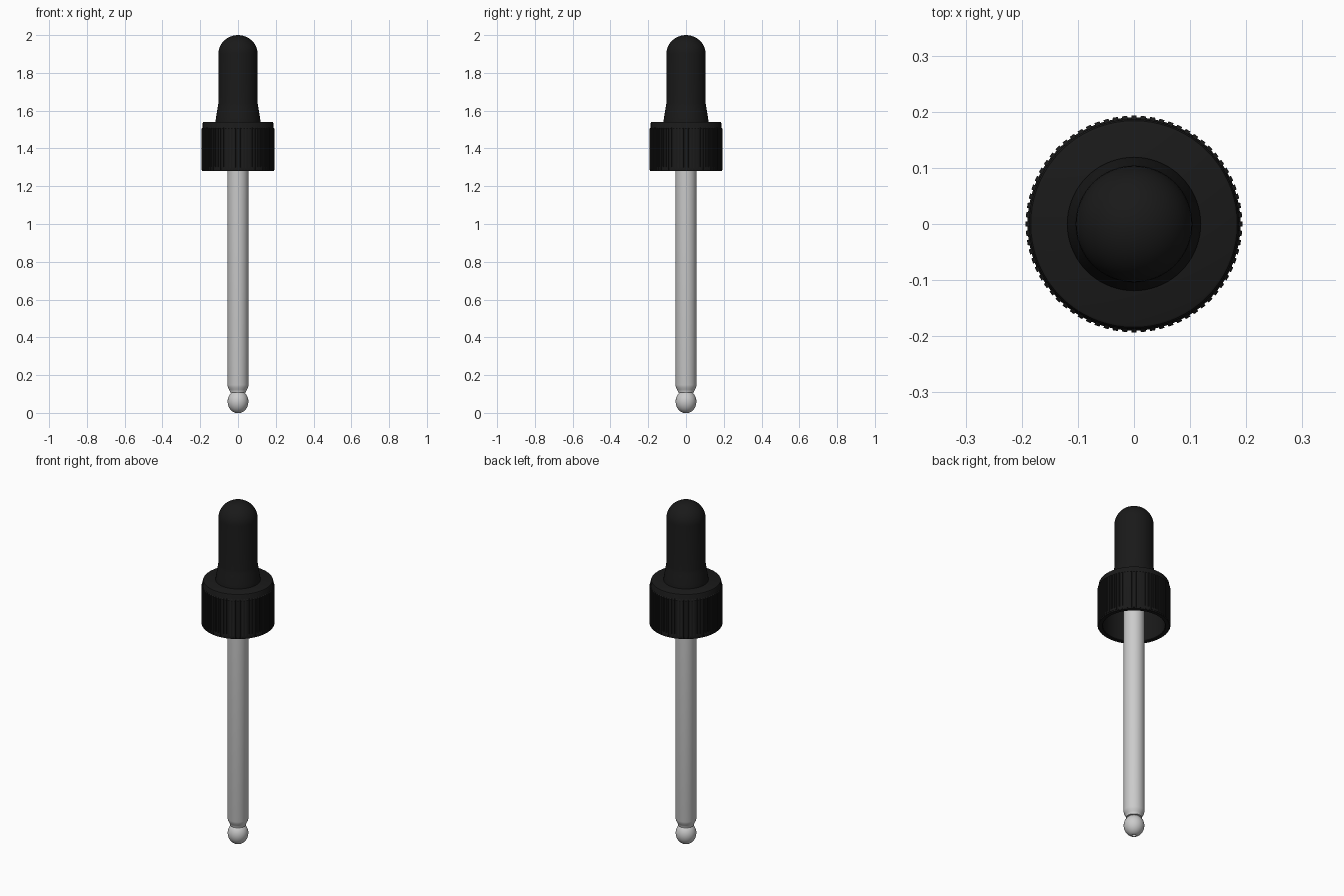
import bpy, bmesh, math

if "Cube" in bpy.data.objects:
    bpy.data.objects.remove(bpy.data.objects["Cube"])

black = bpy.data.materials.new("black_plastic")
black.diffuse_color = (0.01, 0.01, 0.01, 1)
black.use_nodes = True
black.node_tree.nodes["Principled BSDF"].inputs["Base Color"].default_value = black.diffuse_color


def finish(name, bm, mat=None, angle=35):
    bmesh.ops.recalc_face_normals(bm, faces=bm.faces)
    me = bpy.data.meshes.new(name)
    bm.to_mesh(me)
    bm.free()
    ob = bpy.data.objects.new(name, me)
    bpy.context.collection.objects.link(ob)
    if mat:
        me.materials.append(mat)
    bpy.ops.object.select_all(action='DESELECT')
    ob.select_set(True)
    bpy.context.view_layer.objects.active = ob
    bpy.ops.object.shade_smooth_by_angle(angle=math.radians(angle))
    return ob


def lathe(name, profile, mat=None, segs=72, closed=False):
    """Spin an (r, z) profile around the z axis."""
    bm = bmesh.new()
    vs = [bm.verts.new((r, 0, z)) for r, z in profile]
    edges = [bm.edges.new(p) for p in zip(vs, vs[1:])]
    if closed:
        edges.append(bm.edges.new((vs[-1], vs[0])))
    bmesh.ops.spin(bm, geom=vs + edges, cent=(0, 0, 0), axis=(0, 0, 1),
                   angle=2 * math.pi, steps=segs, use_merge=True)
    bmesh.ops.remove_doubles(bm, verts=bm.verts, dist=1e-5)
    return finish(name, bm, mat)


# Glass pipette: egg-shaped tip, narrow neck, straight tube
tip = []
for i in range(13):
    a = math.radians(-75 + i * 10.5)
    r, h = 0.055, 0.062 if a < 0 else 0.06
    tip.append((r * math.cos(a), 0.06 + h * math.sin(a)))
tip = [(r, max(z, 0)) for r, z in tip]
lathe("glass_pipette",
      [(0, 0.03), (0.011, 0.03), (0.011, 0)] + tip +
      [(0.0425, 0.108), (0.043, 0.115), (0.047, 0.124), (0.053, 0.135),
       (0.056, 0.148), (0.056, 1.53), (0, 1.53)], segs=48)

# Screw cap: hollow shell, open below
lathe("screw_cap",
      [(0, 1.541), (0.180, 1.541), (0.184, 1.539), (0.187, 1.533),
       (0.187, 1.305), (0.190, 1.300), (0.190, 1.283), (0.188, 1.280),
       (0.168, 1.280), (0.165, 1.283), (0.165, 1.50), (0, 1.50)], black)

# Grip ribs around the cap
N = 72
bm = bmesh.new()
for k in range(N):
    c = 2 * math.pi * k / N
    w = math.radians(1.4)
    rings = []
    for z0, r1 in ((1.285, 0.193), (1.505, 0.193), (1.512, 0.186)):
        rings.append([bm.verts.new((r * math.cos(c + s), r * math.sin(c + s), z0))
                      for r, s in ((0.185, -w), (r1, -w), (r1, w), (0.185, w))])
    for lo, hi in zip(rings, rings[1:]):
        for j in range(4):
            bm.faces.new((lo[j], lo[(j + 1) % 4], hi[(j + 1) % 4], hi[j]))
    bm.faces.new(rings[0][::-1])
    bm.faces.new(rings[-1])
finish("cap_ribs", bm, black, 30)

# Rubber squeeze bulb: flared foot, straight wall, domed top
R = 0.104
dome = [(R * math.cos(math.radians(t)), 1.90 + 0.10 * math.sin(math.radians(t)))
        for t in range(0, 90, 9)]
lathe("rubber_bulb",
      [(0, 1.535), (0.119, 1.535), (0.119, 1.546), (0.116, 1.565),
       (0.109, 1.610), (0.106, 1.625), (R, 1.64)] + dome + [(0, 2.0)], black)
